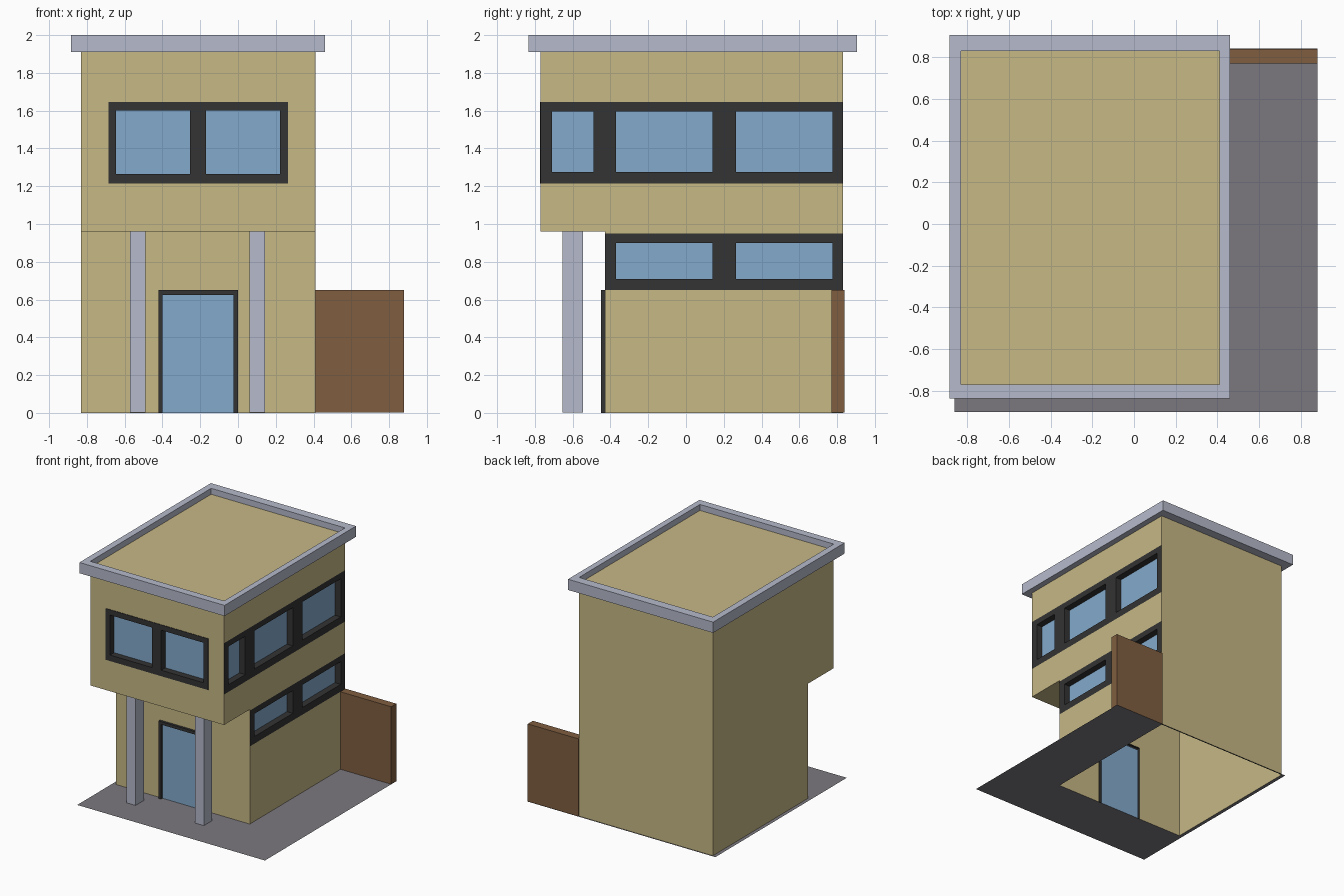
import bpy, bmesh

if "Cube" in bpy.data.objects:
    bpy.data.objects.remove(bpy.data.objects["Cube"])


def material(name, rgb):
    m = bpy.data.materials.new(name)
    lin = [c / 255 / 12.92 if c < 11 else ((c / 255 + 0.055) / 1.055) ** 2.4 for c in rgb]
    m.diffuse_color = (*lin, 1)
    m.use_nodes = True
    m.node_tree.nodes["Principled BSDF"].inputs["Base Color"].default_value = m.diffuse_color
    return m


TAN = material("tan wall", (199, 184, 134))
GREY = material("pale grey trim", (182, 186, 203))
DARK = material("dark frame", (51, 51, 51))
BLUE = material("blue glass", (132, 170, 204))
BROWN = material("brown fence", (128, 94, 64))
PAVE = material("paving grey", (123, 121, 127))

# House extents
X0, X1, Y0, Y1, YL = -0.83, 0.41, -0.77, 0.83, -0.43
MID, DECK, RIM, TOP = 0.96, 1.95, 1.91, 2.0


# Direction maps: (u, v, depth inward) to a 3D point
def front(y):
    return lambda u, v, d: (u, y + d, v)


def right(x):
    return lambda u, v, d: (x - d, u, v)


def left(x):
    return lambda u, v, d: (x + d, -u, v)


def back(y):
    return lambda u, v, d: (-u, y - d, v)


def up(z):
    return lambda u, v, d: (u, v, z - d)


def down(z):
    return lambda u, v, d: (u, -v, z + d)


def quad(bm, pts):
    bm.faces.new([bm.verts.new(p) for p in pts])


def sides(bm, to3d, r, d0, d1, outward, skip_ground=False):
    """Edge walls of a rectangle, from depth d0 to d1."""
    a, b, c, e = r
    cs = [(a, c), (b, c), (b, e), (a, e)]
    for i in range(4):
        if skip_ground and i == 0:
            continue
        p, q = cs[i], cs[(i + 1) % 4]
        pts = [to3d(*p, d0), to3d(*q, d0), to3d(*q, d1), to3d(*p, d1)]
        quad(bm, pts[::-1] if outward else pts)


def sheet(bm, to3d, r, holes=(), d=0.0):
    """Flat rectangle (u0, u1, v0, v1) with rectangular holes."""
    us = sorted({*r[:2], *(u for h in holes for u in h[:2])})
    vs = sorted({*r[2:], *(v for h in holes for v in h[2:])})
    for a, b in zip(us, us[1:]):
        for c, e in zip(vs, vs[1:]):
            u, v = (a + b) / 2, (c + e) / 2
            if not any(h[0] < u < h[1] and h[2] < v < h[3] for h in holes):
                quad(bm, [to3d(a, c, d), to3d(b, c, d), to3d(b, e, d), to3d(a, e, d)])


def finish(name, bm, mat):
    bmesh.ops.remove_doubles(bm, verts=bm.verts, dist=0.0001)
    me = bpy.data.meshes.new(name)
    bm.to_mesh(me)
    bm.free()
    me.materials.append(mat)
    ob = bpy.data.objects.new(name, me)
    bpy.context.collection.objects.link(ob)


def window(name, to3d, r, panes, depth, proud=0.0):
    """Dark frame with recessed glass panes."""
    door = r[2] == 0
    bm = bmesh.new()
    sheet(bm, to3d, r, panes, -proud)
    if proud:
        sides(bm, to3d, r, -proud, 0, True, door)
    for p in panes:
        sides(bm, to3d, p, -proud, depth, False, door)
    finish(name + "_frame", bm, DARK)
    bm = bmesh.new()
    for p in panes:
        sheet(bm, to3d, p, (), depth)
    finish(name + "_glass", bm, BLUE)


def box(name, x0, x1, y0, y1, z0, z1, mat):
    bm = bmesh.new()
    r = (x0, x1, y0, y1)
    sheet(bm, up(z1), r)
    sheet(bm, down(z0), (x0, x1, -y1, -y0))
    sides(bm, up(z1), r, 0, z1 - z0, True)
    finish(name, bm, mat)


# Window and door outlines
front_win = (-0.685, 0.265, 1.215, 1.645)
door = (-0.42, 0.0, 0.0, 0.65)
upper_band = (Y0, Y1, 1.215, 1.645)
lower_band = (YL, Y1, 0.65, 0.95)

# Walls: stepped shell, open underneath
bm = bmesh.new()
sheet(bm, front(Y0), (X0, X1, MID, DECK), [front_win])
sheet(bm, front(YL), (X0, X1, 0, MID), [door])
sheet(bm, right(X1), (Y0, Y1, 0, DECK), [upper_band, lower_band, (Y0, YL, 0, MID)])
sheet(bm, left(X0), (-Y1, -Y0, 0, DECK), [(-YL, -Y0, 0, MID)])
sheet(bm, back(Y1), (-X1, -X0, 0, DECK))
sheet(bm, down(MID), (X0, X1, -YL, -Y0))
sheet(bm, up(DECK), (X0, X1, Y0, Y1))
finish("house_walls", bm, TAN)

# Windows and door
window("front_window", front(Y0), front_win,
       [(-0.645, -0.255, 1.265, 1.6), (-0.17, 0.222, 1.265, 1.6)], 0.05, 0.004)
window("door", front(YL), door, [(-0.4, -0.025, 0.0, 0.625)], 0.0, 0.02)
wide = [(-0.37, 0.14), (0.265, 0.775)]
window("upper_side_window", right(X1), upper_band,
       [(a, b, 1.275, 1.595) for a, b in [(-0.71, -0.49)] + wide], 0.055)
window("lower_side_window", right(X1), lower_band,
       [(a, b, 0.71, 0.9) for a, b in wide], 0.055)

# Roof rim
bm = bmesh.new()
outer, inner = (-0.885, 0.46, -0.835, 0.905), (X0, X1, Y0, Y1)
sheet(bm, up(TOP), outer, [inner])
sides(bm, up(TOP), outer, 0, TOP - RIM, True)
sides(bm, up(TOP), inner, 0, TOP - DECK, False)
sheet(bm, down(RIM), (-0.885, 0.46, -0.905, 0.835), [(X0, X1, -Y1, -Y0)])
finish("roof_rim", bm, GREY)

# Porch pillars
for side, x in (("left", -0.532), ("right", 0.101)):
    box(side + "_pillar", x - 0.041, x + 0.041, -0.655, -0.545, 0.001, MID, GREY)

# Fence
box("fence", X1, 0.88, 0.77, 0.838, 0.001, 0.65, BROWN)

# Paving around the house footprint
bm = bmesh.new()
sheet(bm, up(0), (-0.86, 0.88, -0.9, 0.84), [(X0, X1, YL, Y1)])
finish("paving", bm, PAVE)
